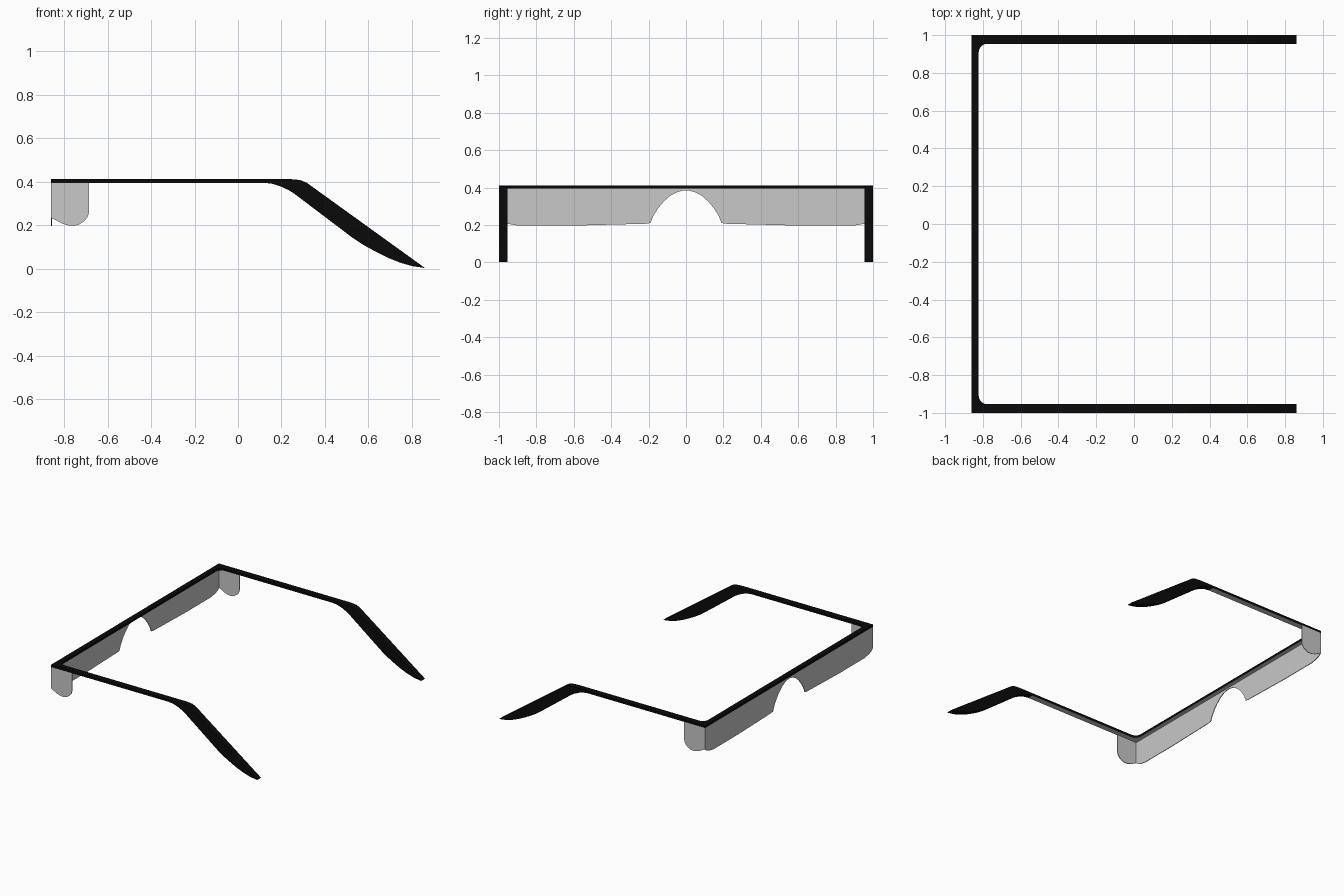
import bpy
import bmesh
import math

if "Cube" in bpy.data.objects:
    bpy.data.objects.remove(bpy.data.objects["Cube"], do_unlink=True)


def material(name, rgb):
    m = bpy.data.materials.new(name)
    m.use_nodes = True
    m.diffuse_color = (*rgb, 1)
    m.node_tree.nodes["Principled BSDF"].inputs["Base Color"].default_value = (*rgb, 1)
    return m


black = material("black plastic", (0.003, 0.003, 0.003))
clear = material("pale grey lens", (0.58, 0.58, 0.58))

# Where a 2D profile point (u, v) and a depth w land, by extrusion axis
PLACE = {
    "x": lambda u, v, w: (w, u, v),
    "y": lambda u, v, w: (u, w, v),
    "z": lambda u, v, w: (u, v, w),
}


def prism(name, outline, axis, start, end, mats, grey_underside=False):
    """Extrude a closed outline from start to end along an axis."""
    bm = bmesh.new()
    place = PLACE[axis]
    a = [bm.verts.new(place(u, v, start)) for u, v in outline]
    b = [bm.verts.new(place(u, v, end)) for u, v in outline]
    bm.faces.new(a)
    bm.faces.new(b)
    n = len(a)
    for i in range(n):
        j = (i + 1) % n
        bm.faces.new((a[i], a[j], b[j], b[i]))
    bmesh.ops.recalc_face_normals(bm, faces=bm.faces)
    if grey_underside:
        for f in bm.faces:
            f.material_index = int(f.normal.z < -0.9)
    mesh = bpy.data.meshes.new(name)
    bm.to_mesh(mesh)
    bm.free()
    for m in mats:
        mesh.materials.append(m)
    obj = bpy.data.objects.new(name, mesh)
    bpy.context.collection.objects.link(obj)
    bpy.ops.object.select_all(action="DESELECT")
    obj.select_set(True)
    bpy.context.view_layer.objects.active = obj
    bpy.ops.object.shade_smooth_by_angle(angle=math.radians(30))
    return obj


BACK, INNER_X, INNER_Y = -0.86, -0.822, 0.954
BOTTOM, TOP, BEND = 0.395, 0.412, 0.12
SHEET = 0.005

# Flat U-shaped frame: brow bar and straight arms with filleted inner corners
R = 0.045
fillet = []
for i in range(7):
    t = math.pi / 2 * i / 6
    fillet.append((INNER_X + R * (1 - math.sin(t)), INNER_Y - R * (1 - math.cos(t))))
half = [(BACK, 1), (BEND, 1), (BEND, INNER_Y)] + fillet
frame = half + [(x, -y) for x, y in reversed(half)]
prism("brow_bar_and_arms", frame, "z", BOTTOM, TOP, [black, clear], True)

# Bent, tapering ear pieces
ear = [(BEND, TOP), (0.24, TOP), (0.285, 0.408), (0.315, 0.396), (0.86, 0.003),
       (0.80, 0.012), (0.745, 0.028), (0.69, 0.05), (0.63, 0.08), (0.575, 0.11),
       (0.523, 0.145), (0.26, 0.344), (0.235, 0.36), (0.20, 0.377),
       (0.16, 0.39), (BEND, BOTTOM)]

# Side shields with rounded lower edge
shield = [(BACK, BOTTOM), (BACK, 0.235), (-0.81, 0.208), (-0.78, 0.199),
          (-0.755, 0.197), (-0.73, 0.203), (-0.705, 0.22), (-0.69, 0.24),
          (-0.685, 0.26), (-0.685, BOTTOM)]

for side, s in (("left", 1), ("right", -1)):
    prism(side + "_ear_piece", ear, "y", s * INNER_Y, s, [black])
    prism(side + "_side_shield", shield, "y", s * (1 - SHEET), s, [clear])

# Front lens sheet with a nose arch
lens_half = [(1, BOTTOM), (1, 0.235), (0.985, 0.22), (0.955, 0.207), (0.90, 0.197),
             (0.60, 0.197), (0.21, 0.207), (0.19, 0.211), (0.175, 0.248),
             (0.15, 0.288), (0.12, 0.325), (0.085, 0.356), (0.045, 0.377), (0.015, 0.384)]
lens = lens_half + [(-y, z) for y, z in reversed(lens_half)]
prism("front_lens", lens, "x", BACK, BACK + SHEET, [clear])
